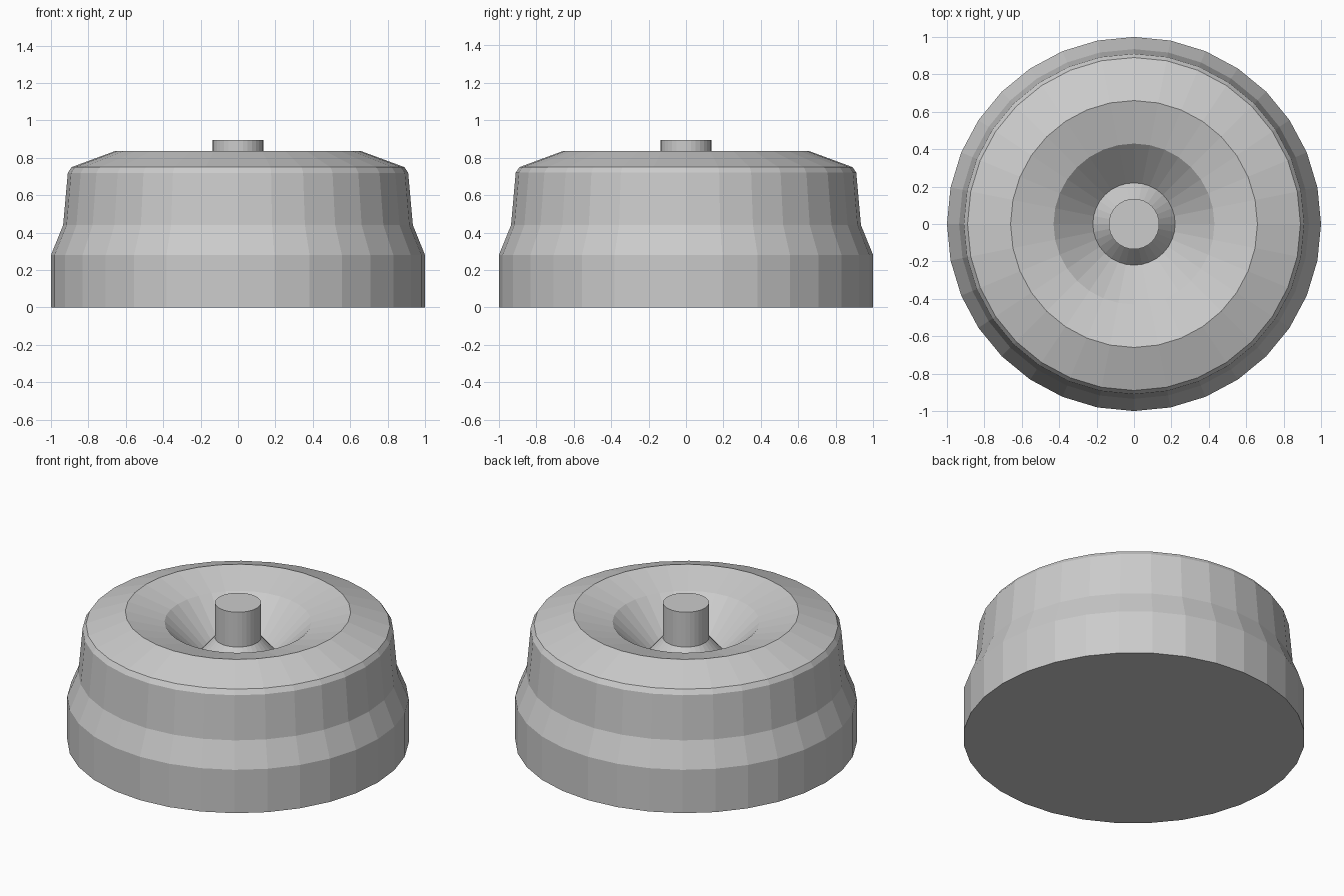
import bpy
import bmesh
from math import cos, sin, tau

cube = bpy.data.objects.get("Cube")
if cube:
    bpy.data.objects.remove(cube)

SIDES = 32

grey = bpy.data.materials.new("light_grey")
grey.use_nodes = True
colour = (0.6, 0.6, 0.6, 1)
grey.diffuse_color = colour
grey.node_tree.nodes["Principled BSDF"].inputs["Base Color"].default_value = colour


def lathe(name, profile):
    """Revolve (radius, height) points around z and cap both ends."""
    bm = bmesh.new()
    rings = []
    for r, z in profile:
        angles = [tau * i / SIDES for i in range(SIDES)]
        rings.append([bm.verts.new((r * cos(a), r * sin(a), z)) for a in angles])
    for low, high in zip(rings, rings[1:]):
        for i in range(SIDES):
            j = (i + 1) % SIDES
            bm.faces.new((low[i], low[j], high[j], high[i]))
    bm.faces.new(rings[0][::-1])
    bm.faces.new(rings[-1])
    mesh = bpy.data.meshes.new(name)
    bm.to_mesh(mesh)
    bm.free()
    mesh.materials.append(grey)
    obj = bpy.data.objects.new(name, mesh)
    bpy.context.collection.objects.link(obj)
    return obj


# Flared base, waist, bevelled shoulder, then the dished top and its inner cone
lathe("housing", [
    (1, 0), (1, 0.28), (0.935, 0.44), (0.91, 0.72), (0.89, 0.75),
    (0.66, 0.835), (0.43, 0.77), (0.22, 0.57), (0.135, 0.67),
])

# Central shaft standing in the dish
lathe("shaft", [(0.135, 0.6), (0.135, 0.895)])
